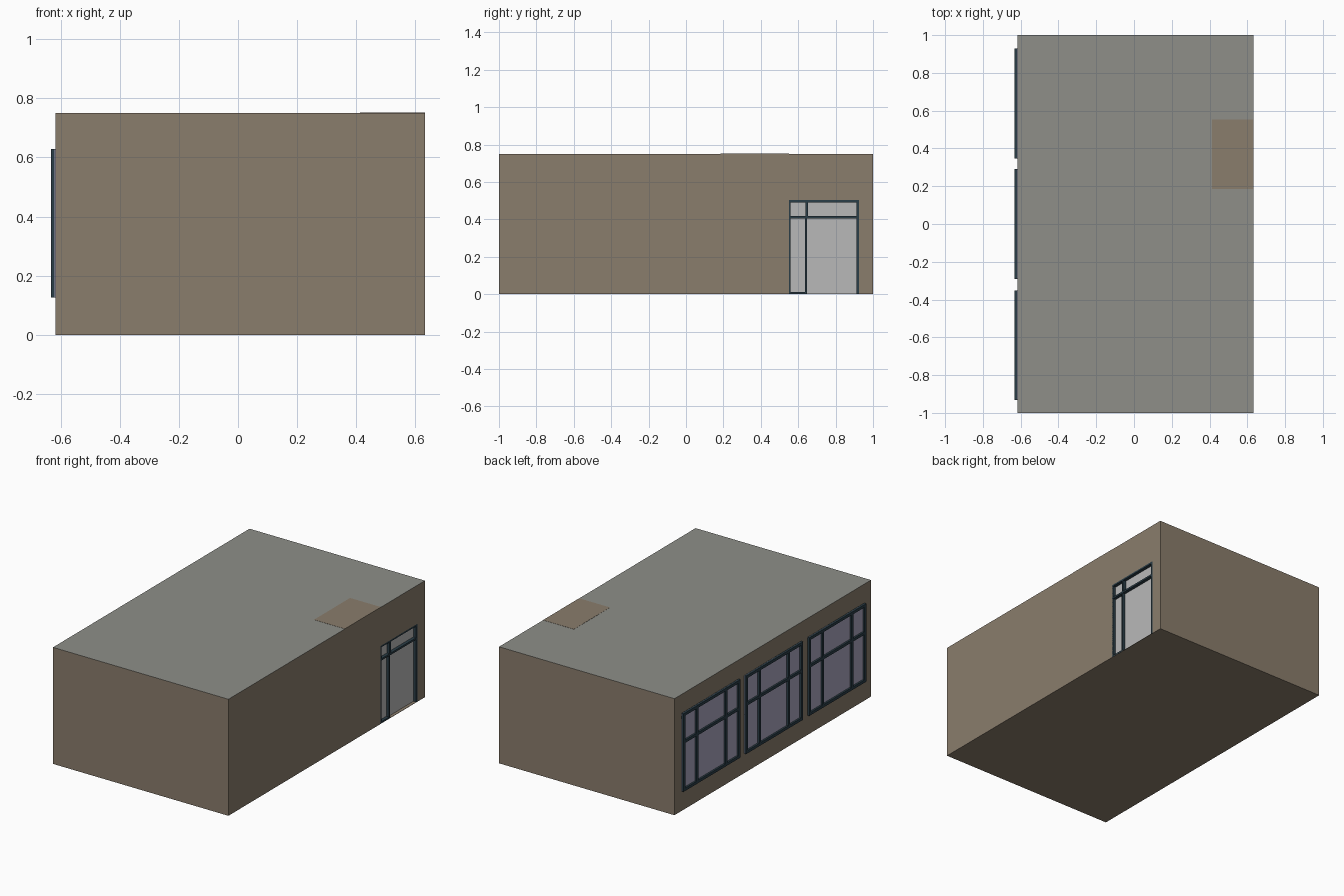
import bpy, bmesh

if "Cube" in bpy.data.objects:
    bpy.data.objects.remove(bpy.data.objects["Cube"])


def material(name, rgb):
    lin = [(c / 255 / 12.92) if c / 255 <= 0.04045 else ((c / 255 + 0.055) / 1.055) ** 2.4 for c in rgb]
    m = bpy.data.materials.new(name)
    m.diffuse_color = (*lin, 1)
    m.use_nodes = True
    m.node_tree.nodes["Principled BSDF"].inputs["Base Color"].default_value = m.diffuse_color
    return m


BROWN = material("wall_brown", (138, 125, 108))
GREY = material("roof_grey", (142, 143, 137))
FRAME = material("frame_dark_teal", (42, 61, 71))
DOOR_GLASS = material("door_pale_grey", (185, 185, 185))
WIN_GLASS = material("window_lilac_grey", (170, 166, 190))


def boxes(name, mat, specs):
    """One object made of boxes given as (x0, x1, y0, y1, z0, z1)."""
    bm = bmesh.new()
    for x0, x1, y0, y1, z0, z1 in specs:
        for v in bmesh.ops.create_cube(bm, size=1)["verts"]:
            v.co.x = x1 if v.co.x > 0 else x0
            v.co.y = y1 if v.co.y > 0 else y0
            v.co.z = z1 if v.co.z > 0 else z0
    mesh = bpy.data.meshes.new(name)
    bm.to_mesh(mesh)
    bm.free()
    mesh.materials.append(mat)
    obj = bpy.data.objects.new(name, mesh)
    bpy.context.collection.objects.link(obj)
    return obj


L, R, H, T = -0.618, 0.632, 0.75, 0.03     # left, right, height, wall thickness
D0, D1, DH = 0.545, 0.925, 0.502           # door opening

# Room shell
boxes("left_wall", BROWN, [(L, L + T, -1, 1, 0, H)])
boxes("front_wall", BROWN, [(L + T, R - T, -1, -1 + T, 0, H)])
boxes("back_wall", BROWN, [(L + T, R - T, 1 - T, 1, 0, H)])
boxes("right_wall", BROWN, [(R - T, R, -1, D0, 0, H),
                            (R - T, R, D1, 1, 0, H),
                            (R - T, R, D0, D1, DH, H)])
boxes("floor", BROWN, [(L, R, -1, 1, 0, 0.002)])
boxes("roof", GREY, [(L, R, -1, 1, H - 0.0005, H + 0.0005)])

# Inner shaft whose top shows through the roof
boxes("inner_shaft", BROWN, [(0.412, R, 0.185, 0.552, 0.002, H + 0.0015)])

# Door set into the right wall: glazing, frame, side light and transom
gx = R - 0.02
boxes("door_glazing", DOOR_GLASS, [(gx - 0.005, gx, D0, D1, 0.002, DH)])
boxes("door_frame", FRAME, [
    (gx, R, D0, D0 + 0.013, 0.001, DH),
    (gx, R, D1 - 0.014, D1, 0.001, DH),
    (gx, R, D0, D1, DH - 0.011, DH),
    (gx, R, D0, D1, 0.405, 0.417),
    (gx, R, 0.635, 0.646, 0.001, 0.417),
    (gx, R, 0.640, 0.652, 0.417, DH),
    (gx, R, D0, 0.646, 0.001, 0.011),
])

# Three windows on the left wall
Z0, Z1, W, B = 0.126, 0.629, 0.29, 0.018
for i, cy in enumerate((-0.643, 0.0, 0.638)):
    a, b, fx = cy - W, cy + W, -0.632
    boxes(f"window_glazing_{i}", WIN_GLASS, [(L - 0.002, L, a, b, Z0, Z1)])
    bars = [(fx, L, a, b, z, z + B) for z in (Z0, 0.435, Z1 - B)]
    bars += [(fx, L, y, y + B, Z0, Z1) for y in (a, cy - 0.157, cy + 0.139, b - B)]
    boxes(f"window_frame_{i}", FRAME, bars)
